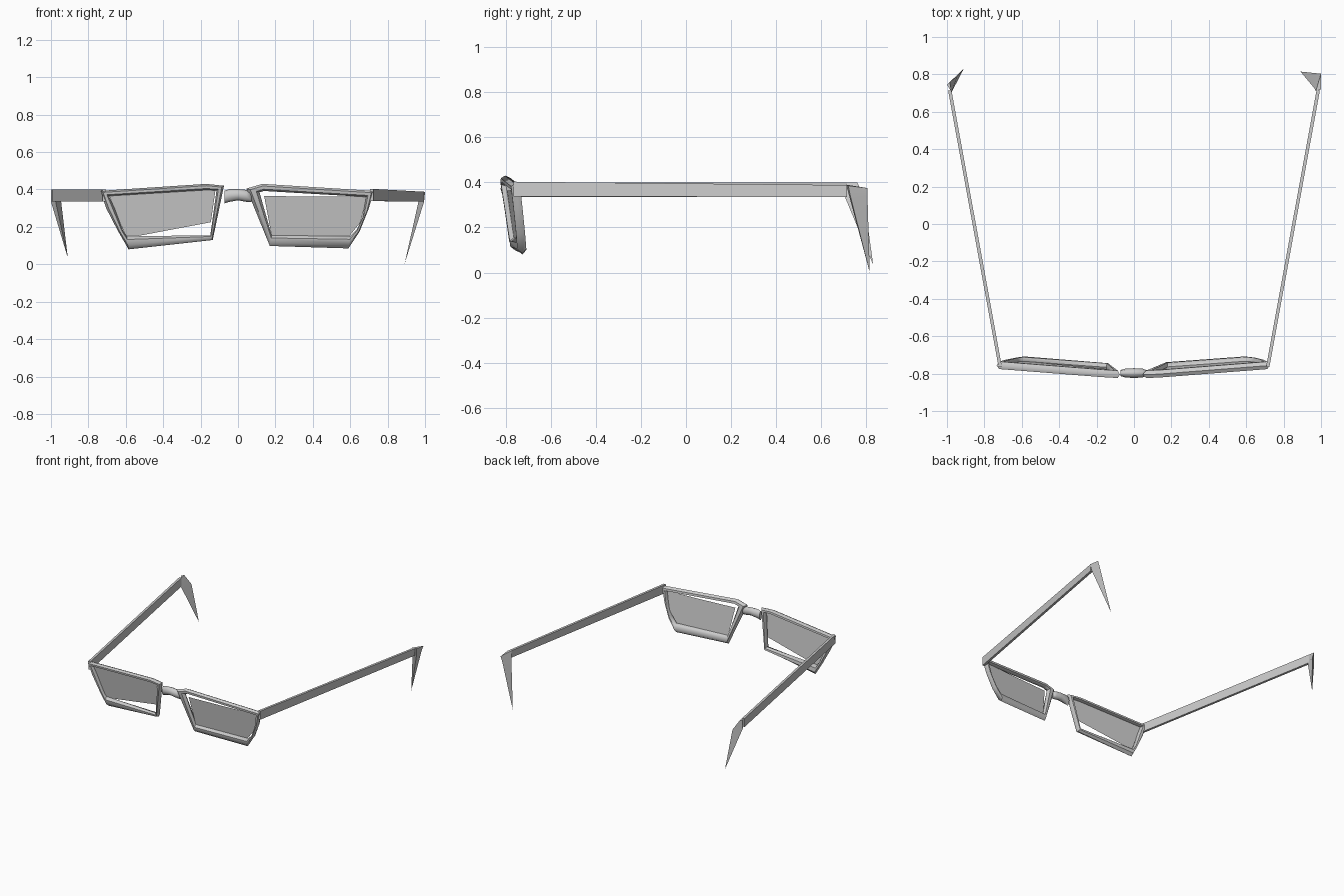
import bpy
import bmesh
from mathutils import Vector

if "Cube" in bpy.data.objects:
    bpy.data.objects.remove(bpy.data.objects["Cube"])

grey = bpy.data.materials.new("grey")
grey.diffuse_color = (0.6, 0.6, 0.6, 1)
grey.use_nodes = True
grey.node_tree.nodes["Principled BSDF"].inputs["Base Color"].default_value = grey.diffuse_color


def make(name, verts, faces, smooth=True, angle=0.9):
    mesh = bpy.data.meshes.new(name)
    mesh.from_pydata([tuple(v) for v in verts], [], faces)
    bm = bmesh.new()
    bm.from_mesh(mesh)
    bmesh.ops.recalc_face_normals(bm, faces=bm.faces)
    bm.to_mesh(mesh)
    bm.free()
    mesh.materials.append(grey)
    obj = bpy.data.objects.new(name, mesh)
    bpy.context.collection.objects.link(obj)
    if smooth:
        bpy.ops.object.select_all(action='DESELECT')
        obj.select_set(True)
        bpy.context.view_layer.objects.active = obj
        bpy.ops.object.shade_smooth_by_angle(angle=angle)
    return obj


def loft(name, rings, closed=False, angle=0.9):
    """Skin a list of equal rings; closed joins the last ring to the first."""
    n, m = len(rings[0]), len(rings)
    faces = []
    for i in range(m if closed else m - 1):
        j = (i + 1) % m
        for k in range(n):
            l = (k + 1) % n
            faces.append((i * n + k, i * n + l, j * n + l, j * n + k))
    if not closed:
        faces += [tuple(range(n)), tuple(range((m - 1) * n, m * n))]
    return make(name, [v for r in rings for v in r], faces, True, angle)


def face_y(x, z):
    """Depth of the raked, slightly wrapped front."""
    return -0.805 + 0.07 * (abs(x) - 0.08) + 0.13 * (0.42 - z)


def rim(name, outer, inner, half=0.02):
    """Bevelled rim between an outer and an inner outline."""
    rings = []
    for (ox, oz), (ix, iz) in zip(outer, inner):
        ring = []
        for t, d in ((0, 0), (.3, -1), (.75, -1), (1, 0), (.75, 1), (.3, 1)):
            x, z = ox + (ix - ox) * t, oz + (iz - oz) * t
            ring.append((x, face_y(x, z) + d * half, z))
        rings.append(ring)
    loft(name, rings, True)


def lens(name, outline):
    make(name, [(x, face_y(x, z), z) for x, z in outline],
         [tuple(range(len(outline)))], False)


# Rims
rim("left_rim",
    [(-.075, .42), (-.17, .43), (-.735, .393), (-.705, .30), (-.64, .175), (-.585, .08), (-.135, .13)],
    [(-.115, .395), (-.17, .397), (-.69, .365), (-.66, .30), (-.615, .18), (-.595, .15), (-.148, .155)])
rim("right_rim",
    [(.045, .405), (.13, .43), (.725, .393), (.70, .30), (.65, .175), (.59, .085), (.17, .098)],
    [(.115, .385), (.14, .392), (.685, .36), (.665, .25), (.635, .185), (.60, .15), (.18, .155)])

# Lenses, each leaving a narrow opening beside its rim
lens("left_lens", [(-.12, .40), (-.69, .37), (-.655, .28), (-.60, .15), (-.57, .145), (-.145, .225)])
lens("right_lens", [(.14, .365), (.45, .362), (.69, .365), (.655, .225), (.59, .145), (.18, .15)])

# Bridge
rings = []
for x, z, h, d in ((-.072, .36, .034, .016), (-.045, .368, .034, .024), (0, .372, .03, .026),
                   (.045, .366, .032, .024), (.072, .358, .026, .014)):
    rings.append([(x, -.797 + d * a, z + h * b) for a, b in
                  ((1, 0), (.7, .7), (0, 1), (-.7, .7), (-1, 0), (-.7, -.7), (0, -1), (.7, -.7))])
loft("bridge", rings, angle=1.2)


# Temples: slim bars splaying outward
def bar(name, s, ends):
    rings = []
    for x, y, lo, hi in ends:
        rings.append([(s * (x - .009), y, lo), (s * (x + .009), y, lo),
                      (s * (x + .009), y, hi), (s * (x - .009), y, hi)])
    loft(name, rings, angle=0.5)


bar("left_temple", -1, [(.715, -.765, .335, .40), (.985, .715, .335, .40)])
bar("right_temple", 1, [(.715, -.765, .338, .403), (.985, .715, .335, .388)])


# Ear hooks: tapered spikes turning in and down
def hook(name, base, tip):
    make(name, [Vector(p) for p in base] + [Vector(tip)],
         [(0, 1, 4, 3), (1, 2, 5, 4), (2, 0, 3, 5), (0, 1, 2),
          (3, 4, 6), (4, 5, 6), (5, 3, 6)], True, 0.5)


hook("left_ear_hook",
     [(-.975, .705, .40), (-1.0, .745, .40), (-.985, .76, .40),
      (-.975, .705, .335), (-1.0, .745, .335), (-.945, .79, .33)],
     (-.91, .83, .035))
hook("right_ear_hook",
     [(.972, .71, .39), (1.0, .72, .385), (1.0, .805, .375),
      (.965, .725, .335), (.995, .73, .335), (.985, .805, .335)],
     (.89, .815, 0))
